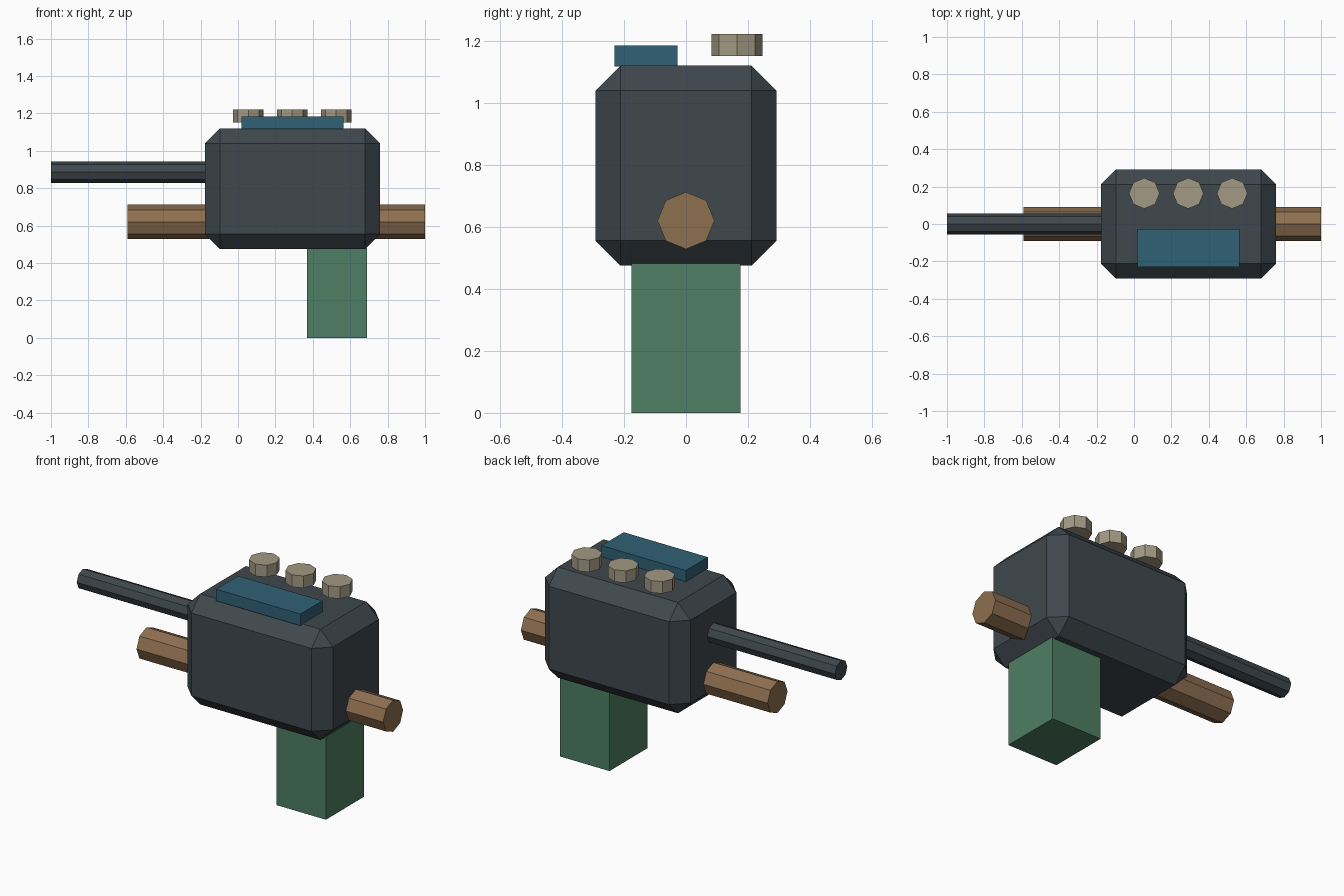
import bpy
from math import pi

if "Cube" in bpy.data.objects:
    bpy.data.objects.remove(bpy.data.objects["Cube"])


def material(name, rgb):
    m = bpy.data.materials.new(name)
    m.diffuse_color = (*rgb, 1)
    m.use_nodes = True
    m.node_tree.nodes["Principled BSDF"].inputs["Base Color"].default_value = m.diffuse_color
    return m


STEEL = material("dark_steel", (0.05, 0.065, 0.075))
BROWN = material("brown", (0.27, 0.16, 0.08))
GREEN = material("green", (0.075, 0.21, 0.125))
BLUE = material("blue", (0.03, 0.12, 0.18))
BEIGE = material("beige", (0.36, 0.32, 0.23))


def box(name, x, y, z, mat, chamfer=0):
    lo, hi = zip(x, y, z)
    bpy.ops.mesh.primitive_cube_add(
        size=1, location=[(a + b) / 2 for a, b in zip(lo, hi)])
    o = bpy.context.object
    o.name = name
    o.scale = [b - a for a, b in zip(lo, hi)]
    bpy.ops.object.transform_apply(location=False, rotation=False, scale=True)
    o.data.materials.append(mat)
    if chamfer:
        b = o.modifiers.new("chamfer", 'BEVEL')
        b.width = chamfer
        b.segments = 1
    return o


def octagon_rod(name, center, radius, length, mat, along_x=False):
    bpy.ops.mesh.primitive_cylinder_add(
        vertices=8, radius=radius, depth=length, location=center,
        rotation=(0, pi / 2 if along_x else 0, 0))
    o = bpy.context.object
    o.name = name
    o.data.materials.append(mat)
    return o


# Chamfered main housing
box("housing", (-0.177, 0.76), (-0.292, 0.292), (0.475, 1.12), STEEL, 0.081)

# Supporting post and top plate
box("post", (0.37, 0.69), (-0.176, 0.176), (0, 0.482), GREEN)
box("top_plate", (0.02, 0.563), (-0.23, -0.027), (1.117, 1.185), BLUE)

# Shaft through the housing and thin rod on the left
octagon_rod("shaft", (0.205, 0, 0.62), 0.092, 1.59, BROWN, True)
octagon_rod("side_rod", (-0.55, 0, 0.886), 0.057, 0.9, STEEL, True)

# Row of three buttons floating just above the top
for i in range(3):
    octagon_rod(f"button_{i + 1}", (0.055 + 0.235 * i, 0.164, 1.186),
                0.082, 0.07, BEIGE)
